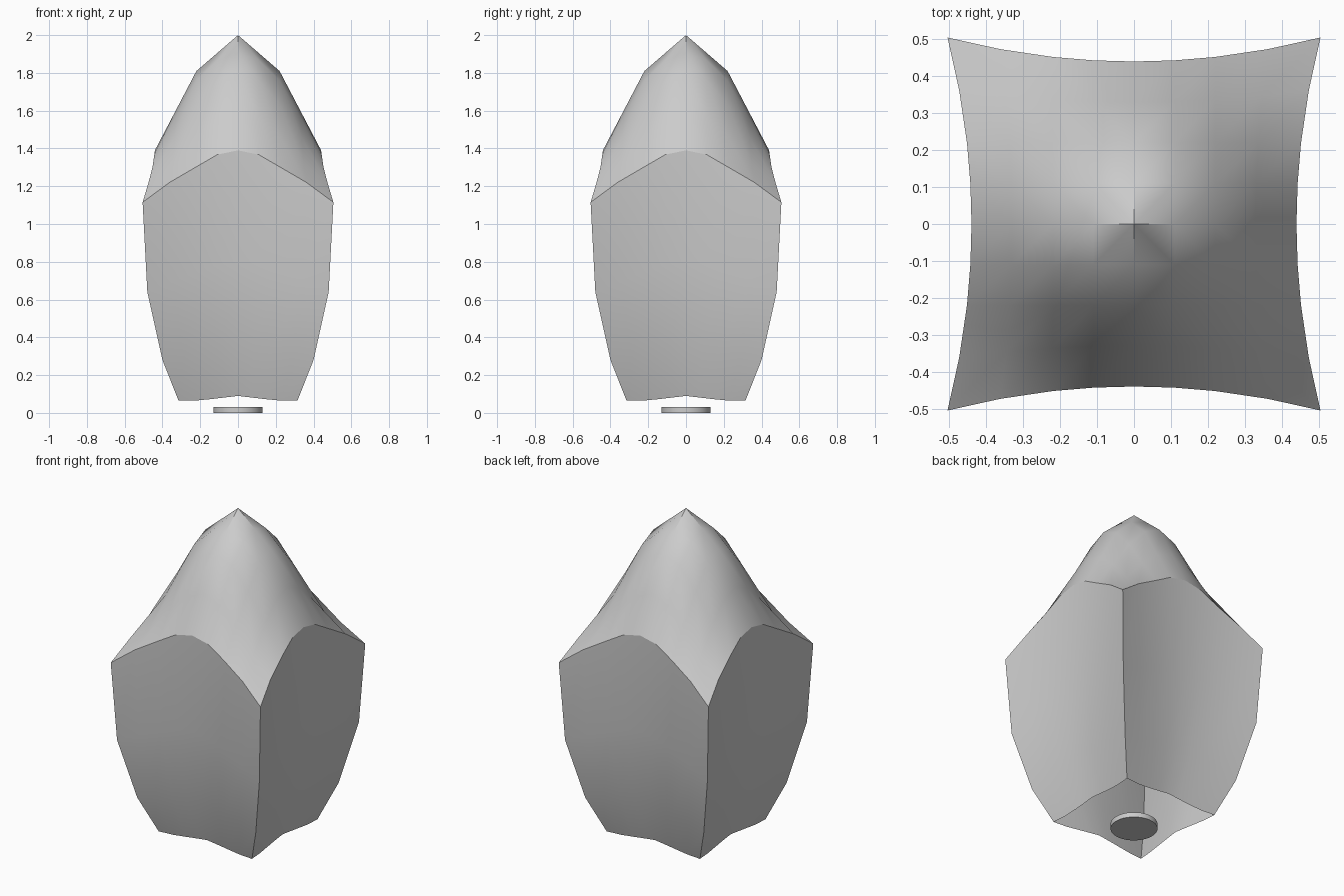
import bpy, bmesh, math
from mathutils import Matrix, Vector

if "Cube" in bpy.data.objects:
    bpy.data.objects.remove(bpy.data.objects["Cube"])

S = [0, 0.218, 0.436, 0.718, 1]              # spacing from side middle to corner
ROOF = [(0, 2), (0.22, 1.81), (0.44, 1.39), (0.501, 1.305), (0.714, 1.115)]
# panel rows: corner half width, depth at side middle, height fraction
ROWS = [(0.315, 0.30, 0), (0.40, 0.375, 0.205), (0.48, 0.435, 0.548), (0.505, 0.44, 1)]


def roof_z(x, y):
    r = math.hypot(x, y)
    for (r0, z0), (r1, z1) in zip(ROOF, ROOF[1:]):
        if r <= r1 + 1e-6:
            return z0 + (z1 - z0) * (r - r0) / (r1 - r0)
    return ROOF[-1][1]


def roof_point(i, j):
    def axis(a, b):
        k = S[b] ** 2
        return 0.11 * a * (1 - k) + 0.505 * S[a] * k
    x, y = axis(i, j), axis(j, i)
    return Vector((x, y, roof_z(x, y)))


def panel_point(i, j):
    s = math.copysign(S[abs(i - 4)], i - 4)
    w, m, t = ROWS[j]
    top = roof_z(0.505 * s, 0.44 + 0.065 * s * s)
    low = 0.09 - 0.025 * min(1, 1.5 * abs(s))
    return Vector((w * s, -(m + (w - m) * s * s), low + (top - low) * t))


def four_fold(name, point, ni, nj, angle):
    """Grid patch repeated four times about z and welded."""
    bm = bmesh.new()
    for q in range(4):
        rot = Matrix.Rotation(q * math.pi / 2, 3, 'Z')
        g = [[bm.verts.new(rot @ point(i, j)) for j in range(nj)] for i in range(ni)]
        for i in range(ni - 1):
            for j in range(nj - 1):
                bm.faces.new((g[i][j], g[i + 1][j], g[i + 1][j + 1], g[i][j + 1]))
    bmesh.ops.remove_doubles(bm, verts=bm.verts, dist=1e-4)
    me = bpy.data.meshes.new(name)
    bm.to_mesh(me)
    bm.free()
    ob = bpy.data.objects.new(name, me)
    bpy.context.collection.objects.link(ob)
    smooth(ob, angle)


def smooth(ob, angle):
    bpy.ops.object.select_all(action='DESELECT')
    ob.select_set(True)
    bpy.context.view_layer.objects.active = ob
    bpy.ops.object.shade_smooth_by_angle(angle=math.radians(angle))


# Rounded pointed cap with four corners
four_fold("shade_roof", roof_point, 5, 5, 40)
# Four arched side panels, open at the bottom
four_fold("shade_panels", panel_point, 9, 4, 40)

# Small round base disc
bpy.ops.mesh.primitive_cylinder_add(vertices=32, radius=0.13, depth=0.03, location=(0, 0, 0.015))
base = bpy.context.object
base.name = "base_disc"
smooth(base, 30)
